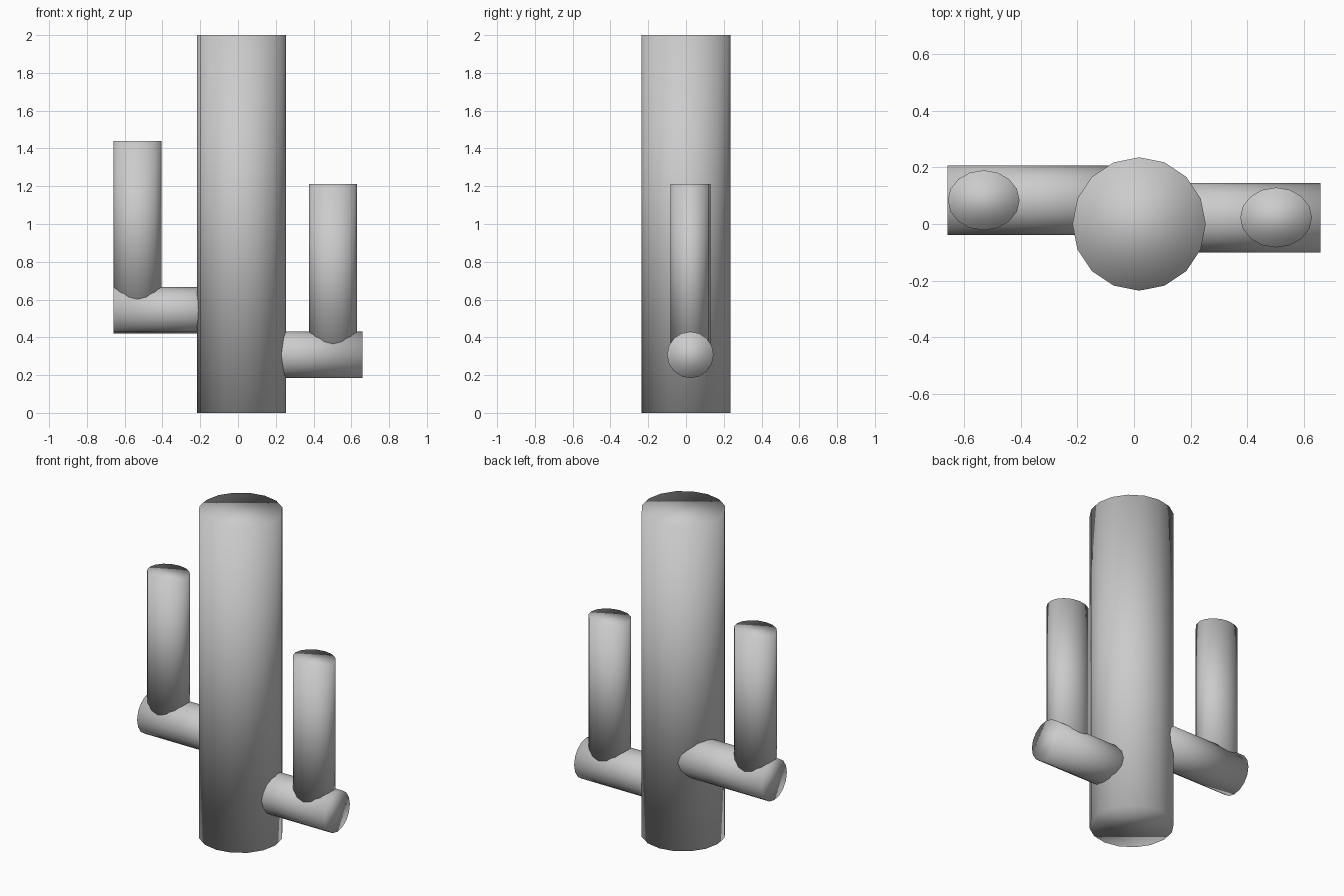
import bpy
from math import pi

if "Cube" in bpy.data.objects:
    bpy.data.objects.remove(bpy.data.objects["Cube"])


def cylinder(name, center, radii, length, along_x=False):
    """16-sided capped cylinder, smooth shaded all over."""
    bpy.ops.mesh.primitive_cylinder_add(
        vertices=16, radius=1, depth=1, location=center,
        rotation=(0, pi / 2 if along_x else 0, 0))
    obj = bpy.context.object
    obj.name = name
    obj.scale = (radii[0], radii[1], length)
    bpy.ops.object.transform_apply(location=False, rotation=True, scale=True)
    bpy.ops.object.shade_smooth()
    return obj


# Main trunk
cylinder("trunk", (0.018, 0, 1), (0.236, 0.236), 2)

# Each arm: a horizontal stub out of the trunk and an oval upright on it
arms = [
    # side, tip x, upright x, y, stub z, top z
    ("left", -0.66, -0.532, 0.084, 0.543, 1.44),
    ("right", 0.66, 0.503, 0.023, 0.307, 1.213),
]
for side, tip, up_x, y, z, top in arms:
    root = 0.018
    cylinder(side + "_arm_stub", ((tip + root) / 2, y, z),
             (0.123, 0.123), abs(tip - root), along_x=True)
    cylinder(side + "_arm_upright", (up_x, y, (z + top) / 2),
             (0.127, 0.106), top - z)
